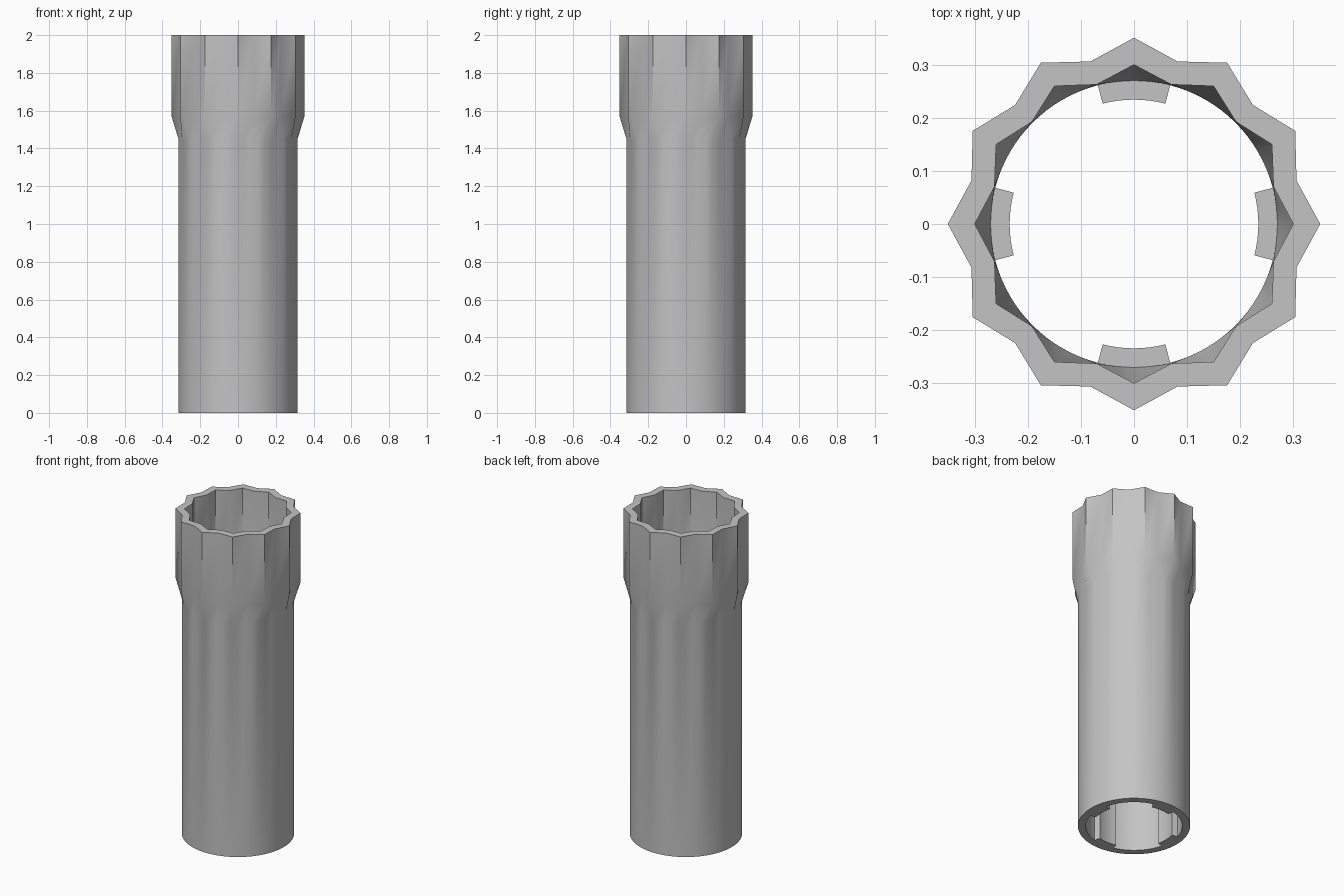
import bpy, bmesh
from math import sin, cos, pi, radians

if "Cube" in bpy.data.objects:
    bpy.data.objects.remove(bpy.data.objects["Cube"], do_unlink=True)

grey = bpy.data.materials.new("plain grey")
grey.use_nodes = True
colour = (0.55, 0.55, 0.55, 1)
grey.diffuse_color = colour
grey.node_tree.nodes["Principled BSDF"].inputs["Base Color"].default_value = colour

SEGMENTS = 96
STEP = 4          # circle segments per star edge
FLARE_LOW, FLARE_HIGH, TOP = 1.45, 1.57, 2.0


def finish(bm, name):
    bmesh.ops.recalc_face_normals(bm, faces=bm.faces)
    mesh = bpy.data.meshes.new(name)
    bm.to_mesh(mesh)
    bm.free()
    mesh.materials.append(grey)
    obj = bpy.data.objects.new(name, mesh)
    bpy.context.collection.objects.link(obj)
    bpy.ops.object.select_all(action="DESELECT")
    obj.select_set(True)
    bpy.context.view_layer.objects.active = obj
    bpy.ops.object.shade_smooth_by_angle(angle=radians(30))
    return obj


def circle(bm, radius, z):
    angles = [2 * pi * i / SEGMENTS for i in range(SEGMENTS)]
    return [bm.verts.new((radius * cos(a), radius * sin(a), z)) for a in angles]


def star(bm, tip, valley, z):
    # Twelve points, each vertex repeated so the ring matches a circle
    points = []
    for i in range(24):
        r = valley if i % 2 else tip
        a = i * pi / 12
        points.append(bm.verts.new((r * cos(a), r * sin(a), z)))
    return [points[(i + STEP // 2) // STEP % 24] for i in range(SEGMENTS)]


# Hollow body: round tube flaring into a twelve-point collar, inside and out
bm = bmesh.new()
rings = [
    circle(bm, 0.315, 0),
    circle(bm, 0.315, FLARE_LOW),
    star(bm, 0.352, 0.318, FLARE_HIGH),
    star(bm, 0.352, 0.318, TOP),
    star(bm, 0.301, 0.273, TOP),
    star(bm, 0.301, 0.273, FLARE_HIGH),
    circle(bm, 0.271, FLARE_LOW),
    circle(bm, 0.271, 0),
]
for a, b in zip(rings, rings[1:] + rings[:1]):
    for i in range(SEGMENTS):
        j = (i + 1) % SEGMENTS
        corners = list(dict.fromkeys((a[i], a[j], b[j], b[i])))
        if len(corners) > 2:
            bm.faces.new(corners)
finish(bm, "socket_body")

# Four curved ribs along the inside of the tube
half_width = radians(14.6)
for k, side in enumerate(("left", "back", "right", "front")):
    bm = bmesh.new()
    angles = [k * pi / 2 + half_width * (i / 4 - 1) for i in range(9)]
    outline = [(0.235, a) for a in angles] + [(0.273, a) for a in reversed(angles)]
    base = bm.faces.new([bm.verts.new((r * cos(a), r * sin(a), 0)) for r, a in outline])
    extruded = bmesh.ops.extrude_face_region(bm, geom=[base], use_keep_orig=True)
    top = [v for v in extruded["geom"] if isinstance(v, bmesh.types.BMVert)]
    bmesh.ops.translate(bm, verts=top, vec=(0, 0, FLARE_LOW))
    finish(bm, "inner_rib_" + side)
